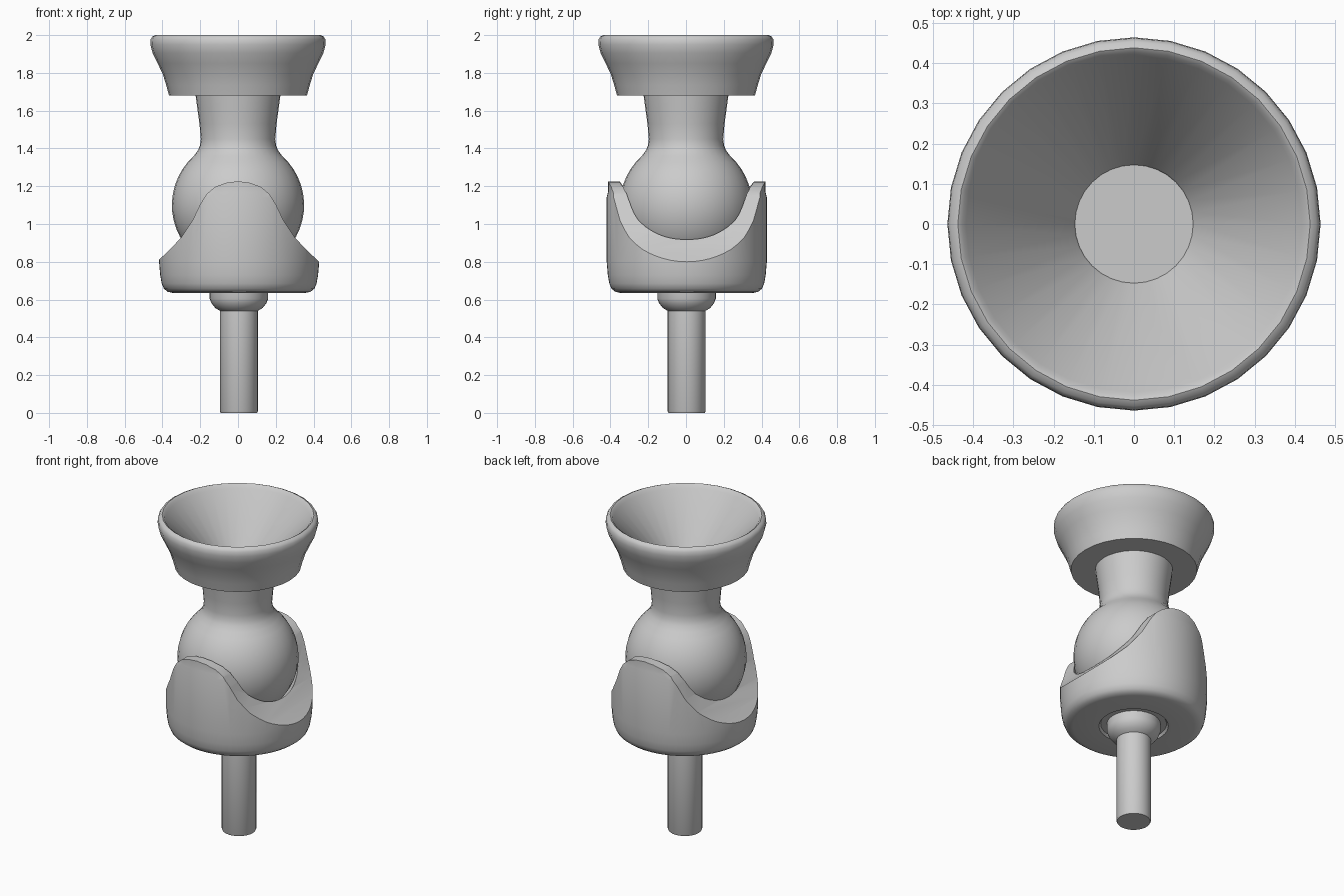
import bpy, bmesh
from math import sin, cos, pi, radians

if "Cube" in bpy.data.objects:
    bpy.data.objects.remove(bpy.data.objects["Cube"])


def finish(name, bm, loc=(0, 0, 0)):
    bmesh.ops.remove_doubles(bm, verts=bm.verts, dist=1e-5)
    bmesh.ops.recalc_face_normals(bm, faces=bm.faces)
    mesh = bpy.data.meshes.new(name)
    bm.to_mesh(mesh)
    bm.free()
    ob = bpy.data.objects.new(name, mesh)
    ob.location = loc
    bpy.context.collection.objects.link(ob)
    return ob


def lathe(name, profile, steps=32, loc=(0, 0, 0)):
    """Revolve (radius, z) points around the z axis."""
    bm = bmesh.new()
    vs = [bm.verts.new((r, 0, z)) for r, z in profile]
    es = [bm.edges.new(p) for p in zip(vs, vs[1:])]
    bmesh.ops.spin(bm, geom=vs + es, axis=(0, 0, 1), cent=(0, 0, 0),
                   angle=2 * pi, steps=steps)
    return finish(name, bm, loc)


def activate(ob):
    bpy.ops.object.select_all(action='DESELECT')
    ob.select_set(True)
    bpy.context.view_layer.objects.active = ob


def smooth(ob, angle=38):
    activate(ob)
    bpy.ops.object.shade_smooth_by_angle(angle=radians(angle))


def arc(radius, cz, a0, a1, n):
    """Points on a circle; angle measured from straight down."""
    return [(radius * sin(radians(a0 + (a1 - a0) * i / n)),
             cz - radius * cos(radians(a0 + (a1 - a0) * i / n))) for i in range(n + 1)]


# Ball with flared neck
ball = lathe("ball_and_neck", arc(0.35, 1.1, 0, 138, 18) +
             [(0.212, 1.39), (0.202, 1.415), (0.197, 1.45), (0.204, 1.53),
              (0.215, 1.61), (0.225, 1.685)])
smooth(ball)

# Funnel cup with rounded rim
cup = lathe("cup", [(0, 1.68), (0.365, 1.68), (0.38, 1.735), (0.397, 1.79), (0.425, 1.85),
                    (0.452, 1.905), (0.464, 1.95), (0.462, 1.978), (0.453, 1.993),
                    (0.438, 2.0), (0.427, 1.993), (0.418, 1.975),
                    (0.15, 1.71), (0.147, 1.70), (0, 1.70)])
smooth(cup)

# Socket body: rounded outside, spherical seat inside
socket = lathe("socket", [(0, 0.65), (0.19, 0.65), (0.2, 0.635), (0.35, 0.635), (0.378, 0.641),
                          (0.398, 0.657), (0.41, 0.685), (0.418, 0.73), (0.424, 0.80),
                          (0.424, 1.14), (0.417, 1.17), (0.415, 1.25), (0.356, 1.25)]
               + arc(0.356, 1.1, 90, 0, 14), 64, (0.006, 0.004, 0))

# Silhouette prism that leaves two arched prongs, front and back
half = [(0.06, 1.219), (0.12, 1.197), (0.165, 1.16), (0.2, 1.105), (0.24, 1.02),
        (0.3, 0.93), (0.36, 0.865), (0.43, 0.80), (0.6, 0.79), (0.6, 0.5)]
outline = [(-x, z) for x, z in reversed(half)] + [(0, 1.226)] + half
bm = bmesh.new()
face = bm.faces.new([bm.verts.new((x, -1, z)) for x, z in outline])
ext = bmesh.ops.extrude_face_region(bm, geom=[face])
bmesh.ops.translate(bm, vec=(0, 2, 0),
                    verts=[g for g in ext["geom"] if isinstance(g, bmesh.types.BMVert)])
cutter = finish("prong_cutter", bm)
cutter.hide_render = True
mod = socket.modifiers.new("prongs", 'BOOLEAN')
mod.operation = 'INTERSECT'
mod.solver = 'EXACT'
mod.object = cutter
activate(socket)
bpy.ops.object.modifier_apply(modifier=mod.name)
bpy.data.objects.remove(cutter)
smooth(socket)

# Stem with collar
stem = lathe("stem", [(0, 0), (0.096, 0), (0.1, 0.008), (0.1, 0.54), (0.125, 0.555), (0.145, 0.58),
                      (0.155, 0.605), (0.155, 0.66), (0, 0.66)], 32, (0.005, 0.003, 0))
smooth(stem)
